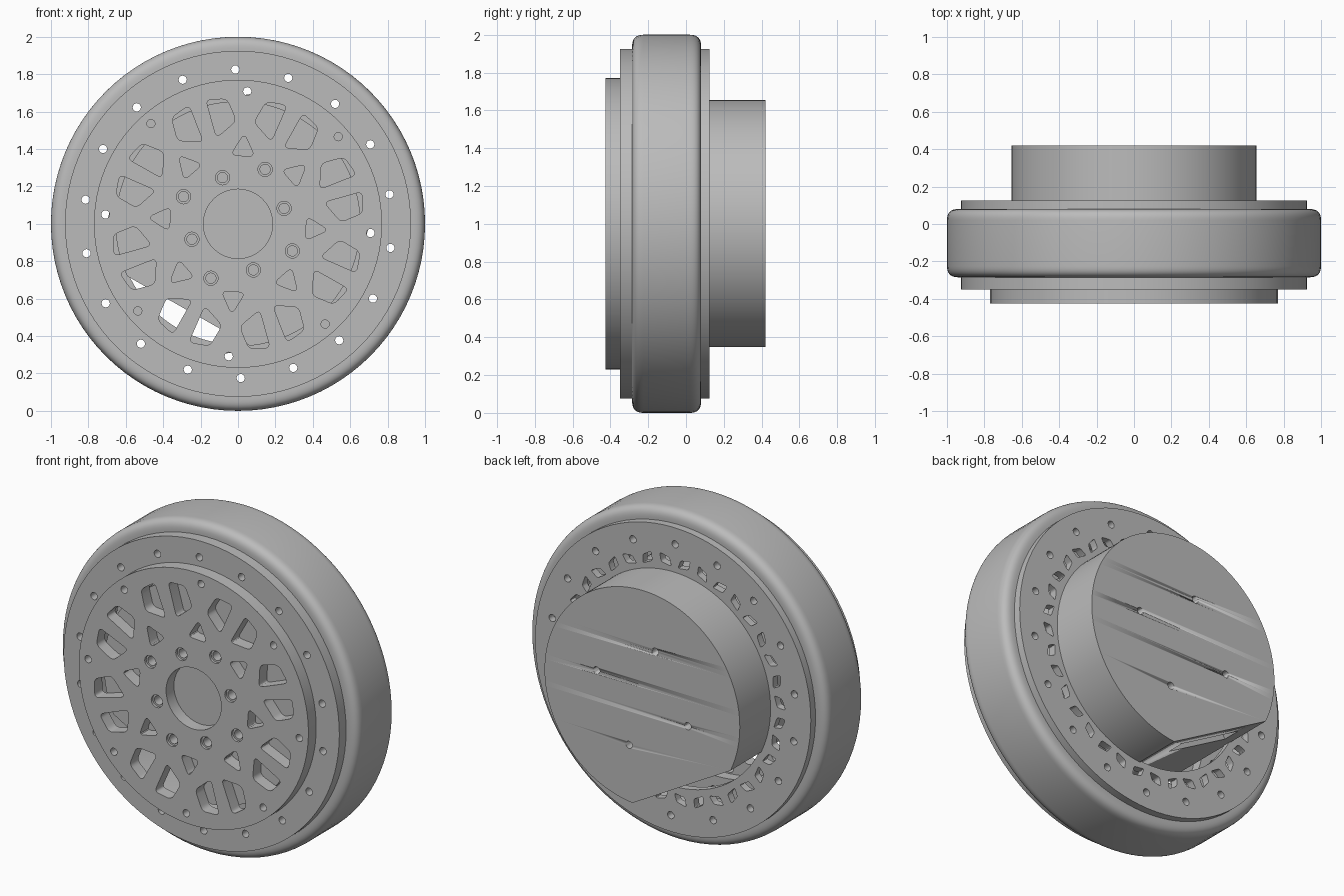
import bpy, bmesh
from math import sin, cos, radians, pi
from mathutils import Matrix, Vector

cube = bpy.data.objects.get("Cube")
if cube:
    bpy.data.objects.remove(cube, do_unlink=True)

grey = bpy.data.materials.new("plain grey")
grey.use_nodes = True
grey.diffuse_color = (0.5, 0.5, 0.5, 1)
grey.node_tree.nodes["Principled BSDF"].inputs["Base Color"].default_value = (0.5, 0.5, 0.5, 1)

# Local drawing plane is the wheel's face, local z points to the front
STAND = Matrix.Translation((0, 0, 1)) @ Matrix.Rotation(pi / 2, 4, 'X')


def polar(r, deg):
    return Vector((r * cos(radians(deg)), r * sin(radians(deg))))


def circle(r, centre=(0, 0), n=24):
    c = Vector(centre)
    return [c + polar(r, 360 * i / n) for i in range(n)]


def rounded(points, size, steps=5):
    """Polygon with its corners eased by short quadratic arcs."""
    out = []
    for i, p in enumerate(points):
        a, b = points[i - 1], points[(i + 1) % len(points)]
        p0 = p + (a - p).normalized() * size
        p1 = p + (b - p).normalized() * size
        for k in range(steps + 1):
            t = k / steps
            out.append(p0 * (1 - t) ** 2 + p * 2 * t * (1 - t) + p1 * t * t)
    return out


def finish(name, mesh):
    ob = bpy.data.objects.new(name, mesh)
    bpy.context.collection.objects.link(ob)
    mesh.materials.clear()
    mesh.materials.append(grey)
    bpy.ops.object.select_all(action='DESELECT')
    bpy.context.view_layer.objects.active = ob
    ob.select_set(True)
    bpy.ops.object.shade_smooth_by_angle(angle=radians(30))
    return ob


def plate(name, outlines, y0, y1):
    """Extruded flat part: first outline is the rim, the others are holes."""
    cu = bpy.data.curves.new(name, 'CURVE')
    cu.dimensions = '2D'
    cu.fill_mode = 'BOTH'
    cu.extrude = (y1 - y0) / 2
    for pts in outlines:
        sp = cu.splines.new('POLY')
        sp.points.add(len(pts) - 1)
        for v, p in zip(sp.points, pts):
            v.co = (p.x, p.y, 0, 1)
        sp.use_cyclic_u = True
    tmp = bpy.data.objects.new(name + " outline", cu)
    bpy.context.collection.objects.link(tmp)
    dg = bpy.context.evaluated_depsgraph_get()
    mesh = bpy.data.meshes.new_from_object(tmp.evaluated_get(dg))
    bpy.data.objects.remove(tmp, do_unlink=True)
    bm = bmesh.new()
    bm.from_mesh(mesh)
    bmesh.ops.remove_doubles(bm, verts=bm.verts, dist=0.0002)
    bmesh.ops.transform(bm, verts=bm.verts,
                        matrix=STAND @ Matrix.Translation((0, 0, -(y0 + y1) / 2)))
    bmesh.ops.recalc_face_normals(bm, faces=bm.faces)
    bm.to_mesh(mesh)
    bm.free()
    return finish(name, mesh)


def mirrored_cutouts(shape, axis, count, size):
    """Pairs of rounded openings mirrored about evenly spaced spokes."""
    out = []
    for i in range(count):
        for side in (-1, 1):
            pts = [polar(r, axis + 360 * i / count + side * a) for r, a in shape]
            out.append(rounded(pts, size))
    return out


# Tyre: rounded band turned about the axle
profile = rounded([Vector(p) for p in ((.85, -.08), (1, -.08), (1, .285), (.85, .285))], .06, 8)
bm = bmesh.new()
ring = [bm.verts.new((p.x, 0, p.y)) for p in profile]
edges = [bm.edges.new((ring[i - 1], ring[i])) for i in range(len(ring))]
bmesh.ops.spin(bm, geom=ring + edges, axis=(0, 0, 1), cent=(0, 0, 0),
               angle=2 * pi, steps=96, use_merge=True)
bmesh.ops.remove_doubles(bm, verts=bm.verts, dist=0.0002)
bmesh.ops.recalc_face_normals(bm, faces=bm.faces)
bmesh.ops.transform(bm, verts=bm.verts, matrix=STAND)
tyre_mesh = bpy.data.meshes.new("tyre")
bm.to_mesh(tyre_mesh)
bm.free()
finish("tyre", tyre_mesh)

# Clamp plates with bolt holes right through
rim_holes = [circle(.022, polar(.825, 11 + 20 * i), 16) for i in range(18)]
plate("front_ring", [circle(.925, n=96), circle(.74, n=96)] + rim_holes, -.35, -.285)
vents = mirrored_cutouts([(.755, 2.2), (.735, 7), (.685, 8.2), (.70, 2.5)], 1, 18, .013)
plate("back_plate", [circle(.925, n=96), circle(.645, n=96)] + rim_holes + vents, .08, .125)

# Front disc: windows, small triangles, bolt holes and axle bore
SPOKE = 63.5
windows = mirrored_cutouts([(.685, 4), (.67, 13.5), (.55, 17.5), (.475, 4.5)], SPOKE, 8, .03)
triangles, pins, bolts = [], [], []
for i in range(8):
    spoke = SPOKE + 45 * i
    mid = spoke + 22.5
    triangles.append(rounded([polar(.485, mid), polar(.37, mid + 10), polar(.37, mid - 10)], .035))
    pins.append(circle(.022, polar(.71, mid), 16))
    bolts.append(polar(.26 if i % 2 else .325, spoke))
bolt_holes = [circle(.038, c) for c in bolts]
plate("front_disc", [circle(.77, n=96), circle(.185, n=64)] + windows + triangles + pins + bolt_holes,
      -.425, -.35)
for c in bolts:
    plate("bolt_seat", [circle(.038, c), circle(.027, c)], -.41, -.35)

# Motor drum: round can with one flat on its lower side
FLAT = -120
normal = polar(1, FLAT)
rim = [p for p in circle(.655, n=128) if p.dot(normal) < .55]
drum = plate("motor_drum", [rim], -.35, .42)

# Blind mounting holes and the cable slot in the flat
across = polar(1, FLAT + 90)
slot = [normal * d + across * w for d, w in ((.5, -.23), (.6, -.23), (.6, .23), (.5, .23))]
cutters = [plate("slot_cutter", [slot], .22, .33)]
for i in range(4):
    # the drum's back is seen mirrored, so angles stay in front coordinates
    cutters.append(plate("hole_cutter", [circle(.022, polar(.318, 16 + 90 * i), 16)], .34, .5))
for cutter in cutters:
    cutter.hide_render = True
    mod = drum.modifiers.new("cut", 'BOOLEAN')
    mod.operation = 'DIFFERENCE'
    mod.solver = 'EXACT'
    mod.object = cutter
    bpy.context.view_layer.objects.active = drum
    # keep the cut first so smoothing stays last
    bpy.ops.object.modifier_move_to_index(modifier=mod.name, index=0)
    bpy.ops.object.modifier_apply(modifier=mod.name)
    bpy.data.objects.remove(cutter, do_unlink=True)
